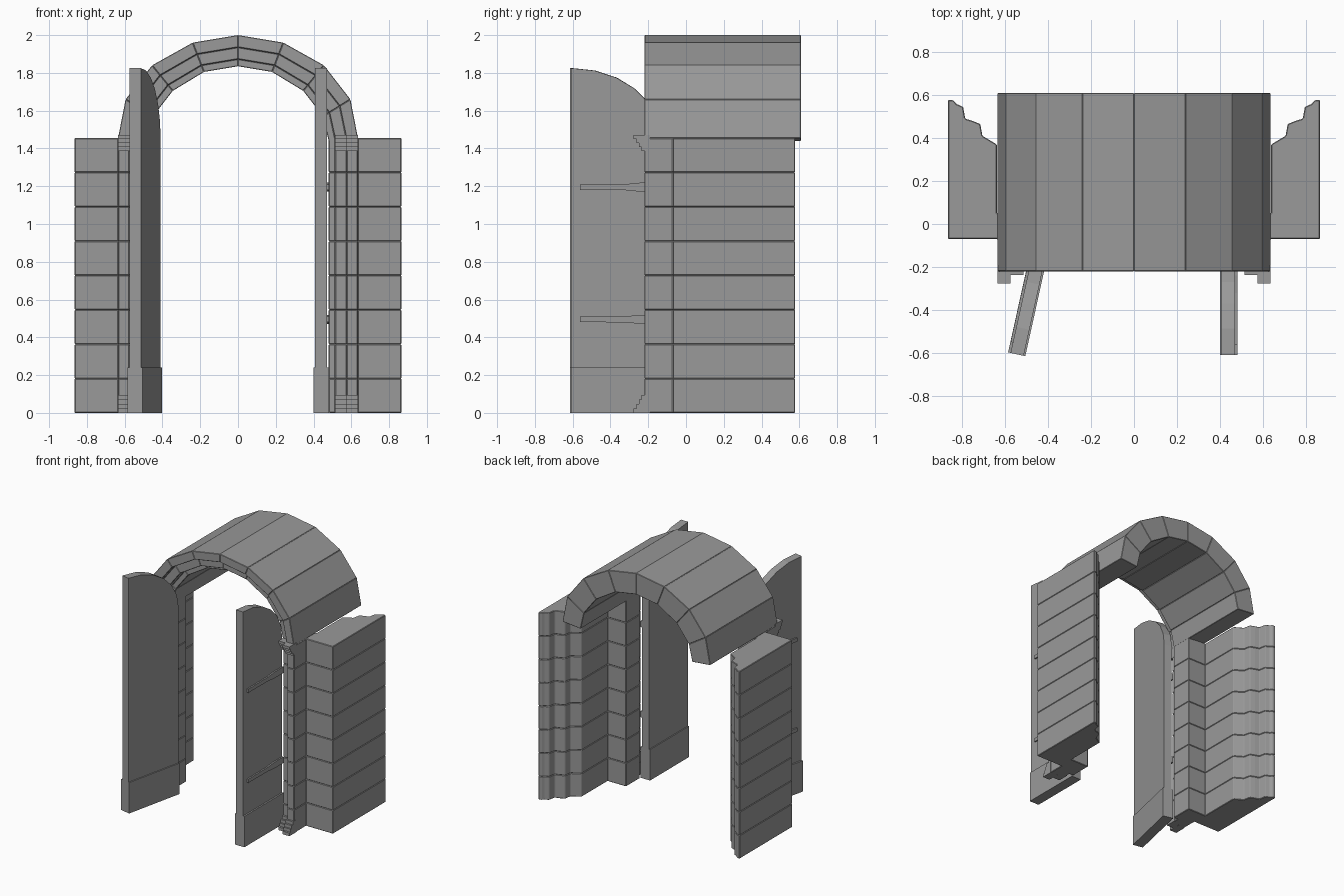
import bpy, bmesh, math
from mathutils import Matrix, Vector

if "Cube" in bpy.data.objects:
    bpy.data.objects.remove(bpy.data.objects["Cube"])

stone = bpy.data.materials.new("grey_stone")
stone.use_nodes = True
GREY = (0.32, 0.32, 0.32, 1)
stone.diffuse_color = GREY
stone.node_tree.nodes["Principled BSDF"].inputs["Base Color"].default_value = GREY


def loft(bm, rings):
    """Closed solid through a list of equal-length rings of points."""
    loops = [[bm.verts.new(p) for p in ring] for ring in rings]
    faces = [bm.faces.new(loops[0]), bm.faces.new(loops[-1])]
    n = len(loops[0])
    for a, b in zip(loops, loops[1:]):
        for i in range(n):
            j = (i + 1) % n
            faces.append(bm.faces.new((a[i], a[j], b[j], b[i])))
    bmesh.ops.recalc_face_normals(bm, faces=faces)


def prism(bm, outline, z0, z1):
    loft(bm, [[(x, y, z) for x, y in outline] for z in (z0, z1)])


def slab(bm, outline, x0, x1):
    loft(bm, [[(x, y, z) for y, z in outline] for x in (x0, x1)])


def rect(a0, a1, b0, b1):
    return [(a0, b0), (a1, b0), (a1, b1), (a0, b1)]


def finish(name, bm, matrix=None, bevel=0):
    if matrix:
        bm.transform(matrix)
    bmesh.ops.recalc_face_normals(bm, faces=bm.faces)
    mesh = bpy.data.meshes.new(name)
    bm.to_mesh(mesh)
    bm.free()
    mesh.materials.append(stone)
    obj = bpy.data.objects.new(name, mesh)
    bpy.context.collection.objects.link(obj)
    if bevel:
        mod = obj.modifiers.new("worn_edges", "BEVEL")
        mod.width = bevel
        mod.segments = 1
        mod.limit_method = "ANGLE"
        mod.angle_limit = math.radians(40)
    return obj


FRONT, MID, INNER, BACK = -0.22, -0.18, -0.12, 0.61
PIER_TOP = 1.455
COURSES = 8

# Plan of one pier: stepped jamb in front, recess, broken edge at the back
PIER = [(.865, -.07), (.635, -.07), (.635, FRONT), (.575, FRONT), (.575, MID),
        (.515, MID), (.515, INNER), (.48, INNER), (.48, .05), (.638, .05),
        (.638, .37), (.705, .41), (.715, .465), (.752, .48), (.785, .49),
        (.795, .545), (.825, .558), (.84, .575), (.865, .578)]

# Door outline: (distance from hinge, height), quarter-arch top
HINGE_Y, LEAF = -0.13, 0.48
door_arc = [(LEAF * (1 - math.cos(math.radians(a))),
             1.45 + .375 * math.sin(math.radians(a))) for a in range(0, 91, 15)]
DOOR = [(HINGE_Y - d, z) for d, z in [(0, 0)] + door_arc + [(LEAF, 0)]]

for side, s in (("left", 1), ("right", -1)):
    flip = Matrix.Scale(s, 4, Vector((1, 0, 0)))

    # Pier of stacked courses
    bm = bmesh.new()
    step = PIER_TOP / COURSES
    for i in range(COURSES):
        prism(bm, PIER, i * step, (i + 1) * step)
    finish(side + "_pier", bm, flip, 0.004)

    # Stepped base and capital mouldings on the jamb
    for part, z0, dz in (("base", 0, .024), ("capital", 1.47, -.021)):
        bm = bmesh.new()
        for i, out in enumerate((.057, .042, .03, .015)):
            lo, hi = sorted((z0 + i * dz, z0 + (i + 1) * dz))
            for x0, x1, y in ((.575, .636, FRONT), (.513, .575, MID)):
                prism(bm, rect(x0, x1, y - out, y + .03), lo, hi)
        finish(side + "_jamb_" + part, bm, flip)

    # Door leaf; the right one stands wider open
    swing = Matrix()
    if s < 0:
        pivot = Vector((-.475, HINGE_Y, 0))
        swing = (Matrix.Translation(pivot) @ Matrix.Rotation(math.radians(-12.5), 4, "Z")
                 @ Matrix.Translation(-pivot))
    place = swing @ flip
    bm = bmesh.new()
    slab(bm, DOOR, .408, .47)
    finish(side + "_door", bm, place)

    # Thicker kick board at the foot of the door
    bm = bmesh.new()
    slab(bm, rect(HINGE_Y - LEAF, HINGE_Y, 0, .24), .4, .482)
    finish(side + "_door_kick_board", bm, place)

    # Tapered hinge straps on the outer face
    bm = bmesh.new()
    for z in (.495, 1.195):
        half = [(-.56, .014), (-.32, .016), (-.24, .024), (HINGE_Y, .024)]
        outline = [(y, z - h) for y, h in half] + [(y, z + h) for y, h in reversed(half)]
        slab(bm, outline, .469, .481)
    finish(side + "_door_hinges", bm, place)

# Arch vault: wedge stones with a stepped front, outer and inner half curves
outer = [(.635, 1.455), (.595, 1.66), (.455, 1.84), (.24, 1.96), (0, 2.0)]
inner = [(.48, 1.44), (.45, 1.57), (.345, 1.705), (.18, 1.805), (0, 1.835)]
SECTION = [(0, FRONT), (.39, FRONT), (.39, MID), (.77, MID), (.77, INNER),
           (1, INNER), (1, BACK), (0, BACK)]


def full(curve):
    return curve + [(-x, z) for x, z in reversed(curve[:-1])]


rings = []
for (ox, oz), (ix, iz) in zip(full(outer), full(inner)):
    rings.append([(ox + (ix - ox) * t, y, oz + (iz - oz) * t) for t, y in SECTION])
bm = bmesh.new()
for a, b in zip(rings, rings[1:]):
    loft(bm, [a, b])
finish("arch_vault", bm, bevel=0.003)
